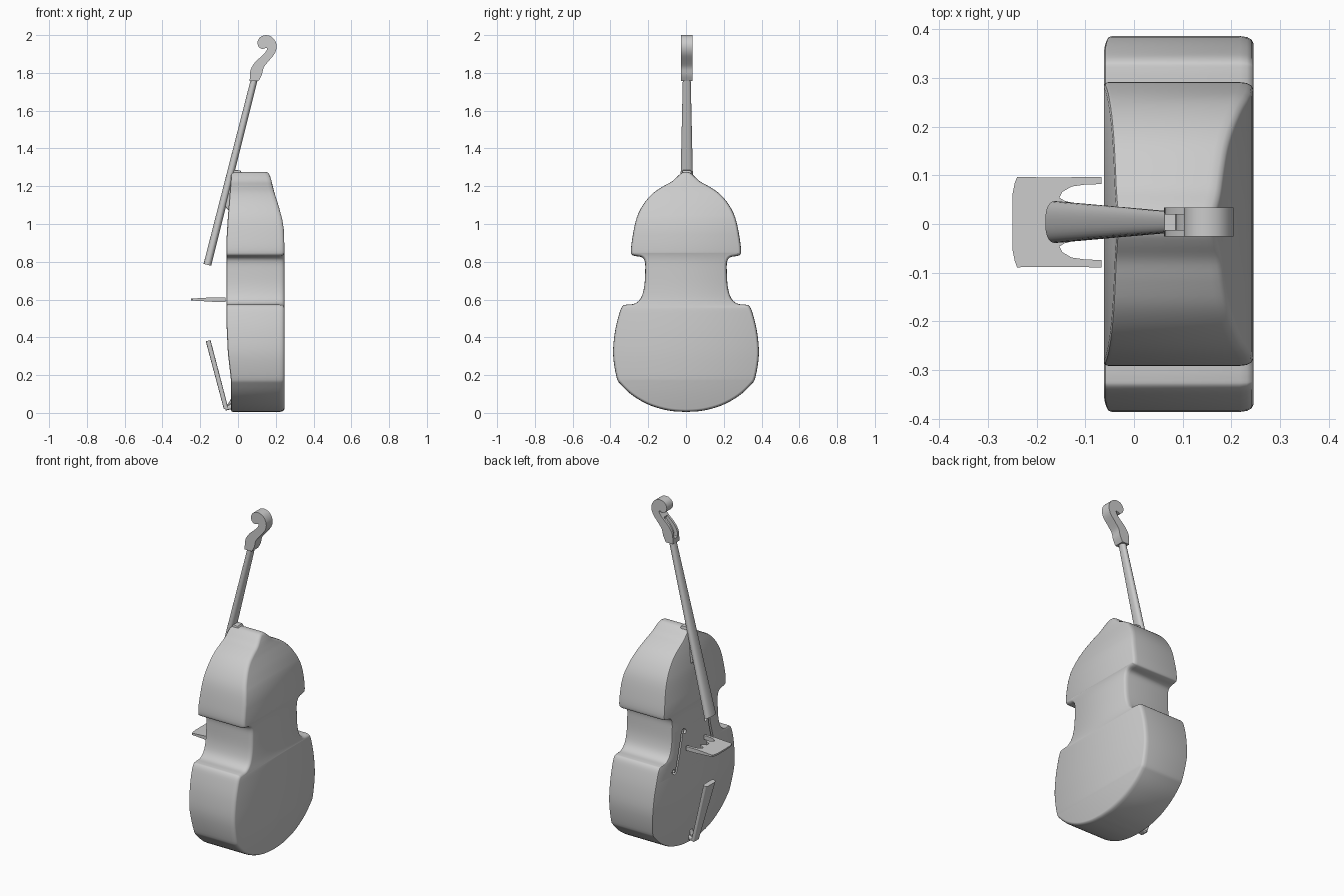
import bpy, bmesh, math
from mathutils import Vector

if "Cube" in bpy.data.objects:
    bpy.data.objects.remove(bpy.data.objects["Cube"])

CY = 0.004  # centre line of neck and fittings


def smooth(ob, angle=40):
    bpy.ops.object.select_all(action='DESELECT')
    ob.select_set(True)
    bpy.context.view_layer.objects.active = ob
    bpy.ops.object.shade_smooth_by_angle(angle=math.radians(angle))


def finish(name, bm):
    bmesh.ops.remove_doubles(bm, verts=bm.verts, dist=1e-5)
    bmesh.ops.recalc_face_normals(bm, faces=bm.faces)
    if bm.calc_volume(signed=True) < 0:
        bmesh.ops.reverse_faces(bm, faces=bm.faces)
    me = bpy.data.meshes.new(name)
    bm.to_mesh(me)
    bm.free()
    ob = bpy.data.objects.new(name, me)
    bpy.context.collection.objects.link(ob)
    smooth(ob)
    return ob


def spline(pts, n=5):
    out = []
    for i in range(len(pts) - 1):
        a, b, c, d = (Vector(pts[max(0, min(len(pts) - 1, i + k))]) for k in (-1, 0, 1, 2))
        for s in range(n):
            t = s / n
            out.append(0.5 * (2 * b + (c - a) * t + (2 * a - 5 * b + 4 * c - d) * t * t
                              + (3 * b - a - 3 * c + d) * t ** 3))
    return out + [Vector(pts[-1])]


def interp(table, z):
    for (z0, x0), (z1, x1) in zip(table, table[1:]):
        if z <= z1:
            t = max(0, (z - z0) / (z1 - z0))
            return x0 + (x1 - x0) * t
    return table[-1][1]


def prism(name, pts, offset, bevel=0):
    bm = bmesh.new()
    lo = [bm.verts.new(p) for p in pts]
    hi = [bm.verts.new(Vector(p) + Vector(offset)) for p in pts]
    caps = [bm.faces.new(lo), bm.faces.new(hi[::-1])]
    for i in range(len(lo)):
        j = (i + 1) % len(lo)
        bm.faces.new((lo[j], lo[i], hi[i], hi[j]))
    if bevel:
        rims = [e for f in caps for e in f.edges]
        bmesh.ops.bevel(bm, geom=rims, offset=bevel, segments=2, profile=0.5, affect='EDGES')
    return finish(name, bm)


def bar(name, p0, p1, size0, size1, power=1.0, n=32):
    """Tapered bar in the xz plane; size = (half width in y, half thickness)."""
    p0, p1 = Vector(p0), Vector(p1)
    a = (p1 - p0).normalized()
    nrm = Vector((-a.z, 0, a.x))
    bm = bmesh.new()
    rings = []
    for p, (w, h) in ((p0, size0), (p1, size1)):
        ring = []
        for i in range(n):
            t = 2 * math.pi * (i + .5) / n
            c, s = (math.copysign(abs(v) ** power, v) for v in (math.cos(t), math.sin(t)))
            ring.append(bm.verts.new(p + Vector((0, w * c, 0)) + nrm * h * s))
        rings.append(ring)
    for i in range(n):
        j = (i + 1) % n
        bm.faces.new((rings[0][i], rings[0][j], rings[1][j], rings[1][i]))
    for r in rings:
        bm.faces.new(r)
    return finish(name, bm)


# Body: mirrored outline (y, z) lofted from front plate to back plate
half = spline([(0, .005), (.09, .012), (.19, .04), (.28, .09), (.345, .15), (.368, .19), (.386, .31),
               (.376, .43), (.352, .53), (.335, .566), (.315, .573), (.27, .579), (.238, .61), (.221, .67),
               (.216, .75), (.218, .8), (.235, .824), (.275, .832), (.291, .848), (.285, .92), (.262, 1.03),
               (.225, 1.105), (.175, 1.163), (.12, 1.2), (.075, 1.225), (.042, 1.255), (.02, 1.272), (0, 1.276)], 4)
H = len(half)
ring2d = half + [Vector((-p.x, p.y)) for p in reversed(half[1:-1])]
N = len(ring2d)
FRONT = [(0, -.036), (.18, -.038), (.32, -.054), (.5, -.062), (.9, -.062), (1.05, -.053), (1.28, -.035)]
BACK = [(0, .245), (.9, .245), (.97, .243), (1.03, .234), (1.1, .216), (1.18, .192), (1.24, .177), (1.28, .165)]


def inset(i, d):
    p = ring2d[i]
    t = ring2d[(i + 2) % N] - ring2d[i - 2]
    q = p + Vector((-t.y, t.x)).normalized() * d
    k = abs(p.x) * 0.5
    q.x = math.copysign(max(abs(q.x), k), p.x) if abs(p.x) > 1e-6 else 0
    return q


bm = bmesh.new()
layers = []
for side, dx, d in (('f', 0, .007), ('f', .003, .002), ('f', .009, 0), ('b', -.028, 0),
                    ('b', -.013, .002), ('b', -.004, .007), ('b', 0, .014)):
    ring = []
    for i in range(N):
        q = inset(i, d)
        x = interp(FRONT if side == 'f' else BACK, ring2d[i].y) + dx
        ring.append(bm.verts.new((x, q.x, q.y)))
    layers.append(ring)
for r0, r1 in zip(layers, layers[1:]):
    for i in range(N):
        j = (i + 1) % N
        bm.faces.new((r0[i], r0[j], r1[j], r1[i]))
for r in (layers[0], layers[-1]):
    for i in range(H - 1):
        vs = [r[i], r[i + 1], r[(N - i - 1) % N], r[(N - i) % N]]
        bm.faces.new(list(dict.fromkeys(vs)))
body = finish("body", bm)


def cut_body(cutter):
    whole = body.data.copy()
    m = body.modifiers.new("cut", 'BOOLEAN')
    m.operation, m.solver, m.object = 'DIFFERENCE', 'FLOAT', cutter
    cutter.hide_render = True
    bpy.context.view_layer.objects.active = body
    bpy.ops.object.modifier_apply(modifier=m.name)
    if len(body.data.polygons) < len(whole.polygons):  # keep the body whole if a cut fails
        body.data = whole
    bpy.data.objects.remove(cutter)


# Sound holes: S-shaped slots with round ends cut into the front plate
for s in (1, -1):
    mid = spline([(.098, .70), (.108, .716), (.124, .705), (.134, .66), (.150, .60), (.168, .54),
                  (.180, .495), (.196, .484), (.206, .50)], 3)
    left, right = [], []
    for i, p in enumerate(mid):
        t = (mid[min(i + 1, len(mid) - 1)] - mid[max(i - 1, 0)]).normalized()
        w = Vector((-t.y, t.x)) * (.0035 + .004 * math.sin(math.pi * i / (len(mid) - 1)))
        left.append(p + w)
        right.append(p - w)
    shapes = [left + right[::-1]]
    for c in (mid[0], mid[-1]):
        shapes.append([c + .0125 * Vector((math.cos(k * math.pi / 8 + .1), math.sin(k * math.pi / 8 + .1)))
                       for k in range(16)])
    for sh in shapes:
        cut_body(prism("sound_hole_cutter", [(-.1, s * p.x, p.y) for p in sh], (.058, 0, 0)))
smooth(body)

# Neck with fingerboard, and the heel joining it to the body
bar("neck", (-.162, CY, .784), (.086, CY, 1.765), (.043, .021), (.021, .018), .85)
heel = [(-.075, 1.10), (-.03, 1.05), (.0, 1.2), (.02, 1.27), (.012, 1.284), (-.03, 1.286)]
prism("neck_heel", [(x, CY - .024, z) for x, z in heel], (0, .048, 0), .006)

# Scroll and pegbox: two cheeks with a recessed core forming the peg slot
head = spline([(.062, 1.757), (.063, 1.785), (.068, 1.82), (.092, 1.858), (.132, 1.895), (.152, 1.92),
               (.153, 1.932), (.143, 1.931), (.128, 1.926), (.110, 1.938), (.103, 1.962), (.116, 1.988),
               (.147, 2.0), (.182, 1.988), (.204, 1.95), (.196, 1.905), (.160, 1.86), (.136, 1.828),
               (.126, 1.79), (.109, 1.757)], 3)


def recess(p):
    k = 1 if 1.785 < p.y < 1.885 and p.x < .079 + .9 * max(0, p.y - 1.815) else 0
    return (p.x + .022 * k, p.y - .008 * k)


prism("scroll_core", [(x, CY - .018, z) for x, z in map(recess, head)], (0, .036, 0))
for y in (-.030, .016):
    prism("scroll_cheek", [(p.x, CY + y, p.y) for p in head], (0, .014, 0))

# Bridge: flat plate on two feet with a central tongue, thinner towards the tip
hb = [(-.25, 0), (-.25, .055), (-.245, .08), (-.24, .093), (-.2, .092), (-.13, .092), (-.085, .093),
      (-.067, .093), (-.067, .078), (-.1, .077), (-.128, .073), (-.147, .062), (-.153, .05),
      (-.14, .042), (-.118, .034), (-.122, .022), (-.145, .012), (-.148, 0)]
loop = hb + [(x, -y) for x, y in reversed(hb[1:-1])]
bridge = prism("bridge", [(x, CY + y, .588) for x, y in loop], (0, 0, .024))
for v in bridge.data.vertices:
    v.co.z = .6 + (v.co.z - .6) * min(1, .4 + (v.co.x + .25) * 5)

# Tailpiece and the saddle at the bottom edge
bar("tailpiece", (-.063, CY, .022), (-.158, CY, .382), (.024, .012), (.046, .013), .45)
bar("tail_saddle", (-.068, CY, .022), (-.028, CY, .035), (.022, .010), (.026, .014), .5)
bar("tail_gut", (-.056, CY, .03), (-.03, CY, .075), (.018, .006), (.014, .006), .6)
